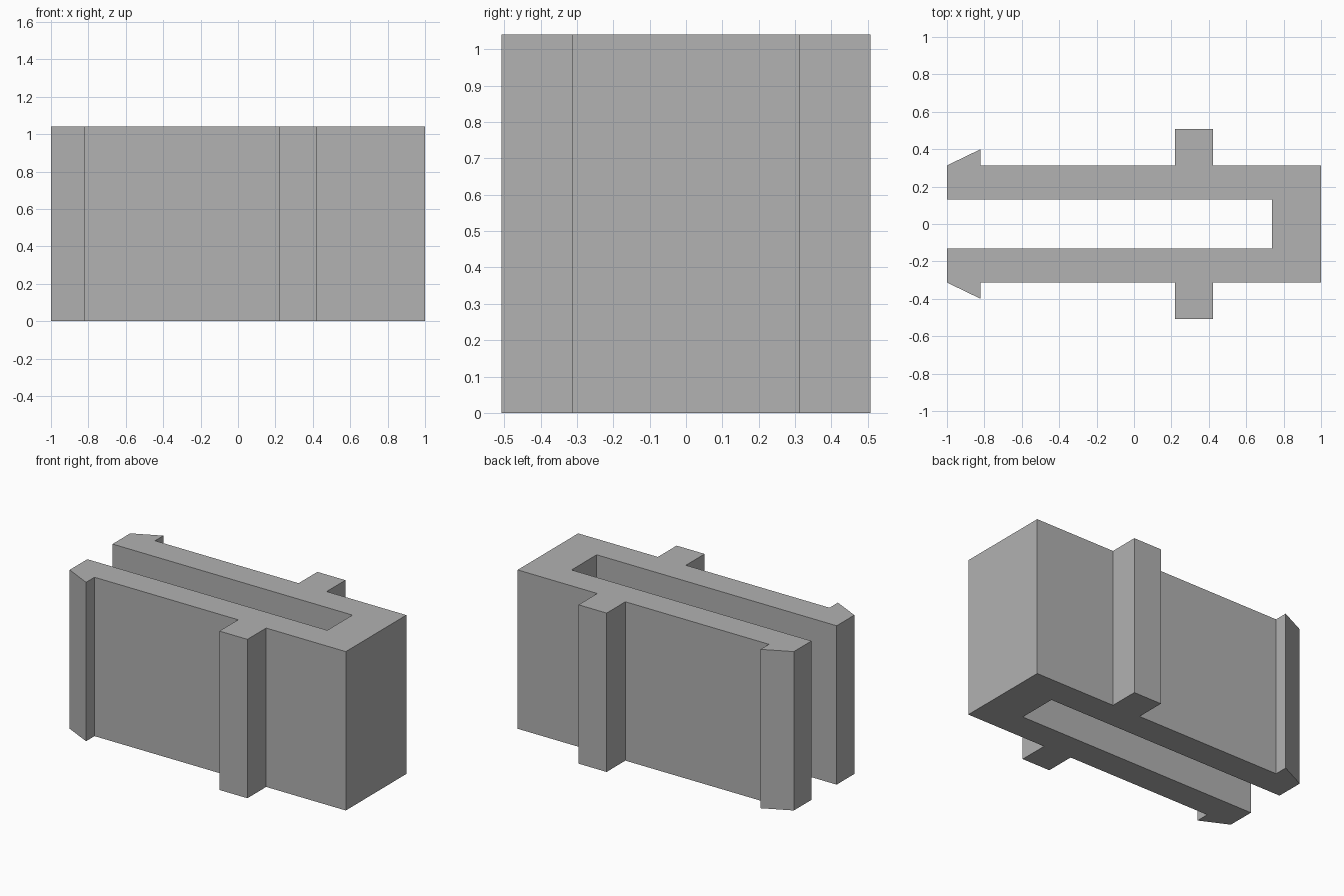
import bpy
import bmesh

HEIGHT = 1.04

cube = bpy.data.objects.get("Cube")
if cube:
    bpy.data.objects.remove(cube, do_unlink=True)

# Single plain grey
grey = bpy.data.materials.new("plain grey")
grey.use_nodes = True
colour = (0.445, 0.445, 0.445, 1)
grey.diffuse_color = colour
grey.node_tree.nodes["Principled BSDF"].inputs["Base Color"].default_value = colour

# Half outline: along the outer side from the closed end to the hooked tip,
# then back along the slot
half = [
    (1.0, 0.313),
    (0.423, 0.313), (0.423, 0.507), (0.22, 0.507), (0.22, 0.313),  # side rib
    (-0.82, 0.313), (-0.82, 0.4), (-1.0, 0.313),                  # snap hook
    (-1.0, 0.13), (0.738, 0.13),                                 # slot wall
]
outline = half + [(x, -y) for x, y in reversed(half)]

# Extrude the mirrored outline into the clip
bm = bmesh.new()
base = bm.faces.new([bm.verts.new((x, y, 0)) for x, y in outline])
extruded = bmesh.ops.extrude_face_region(bm, geom=[base], use_keep_orig=True)
top = [g for g in extruded["geom"] if isinstance(g, bmesh.types.BMVert)]
bmesh.ops.translate(bm, verts=top, vec=(0, 0, HEIGHT))
bmesh.ops.recalc_face_normals(bm, faces=bm.faces)

mesh = bpy.data.meshes.new("slotted_clip")
bm.to_mesh(mesh)
bm.free()
mesh.materials.append(grey)
clip = bpy.data.objects.new("slotted_clip", mesh)
bpy.context.collection.objects.link(clip)
